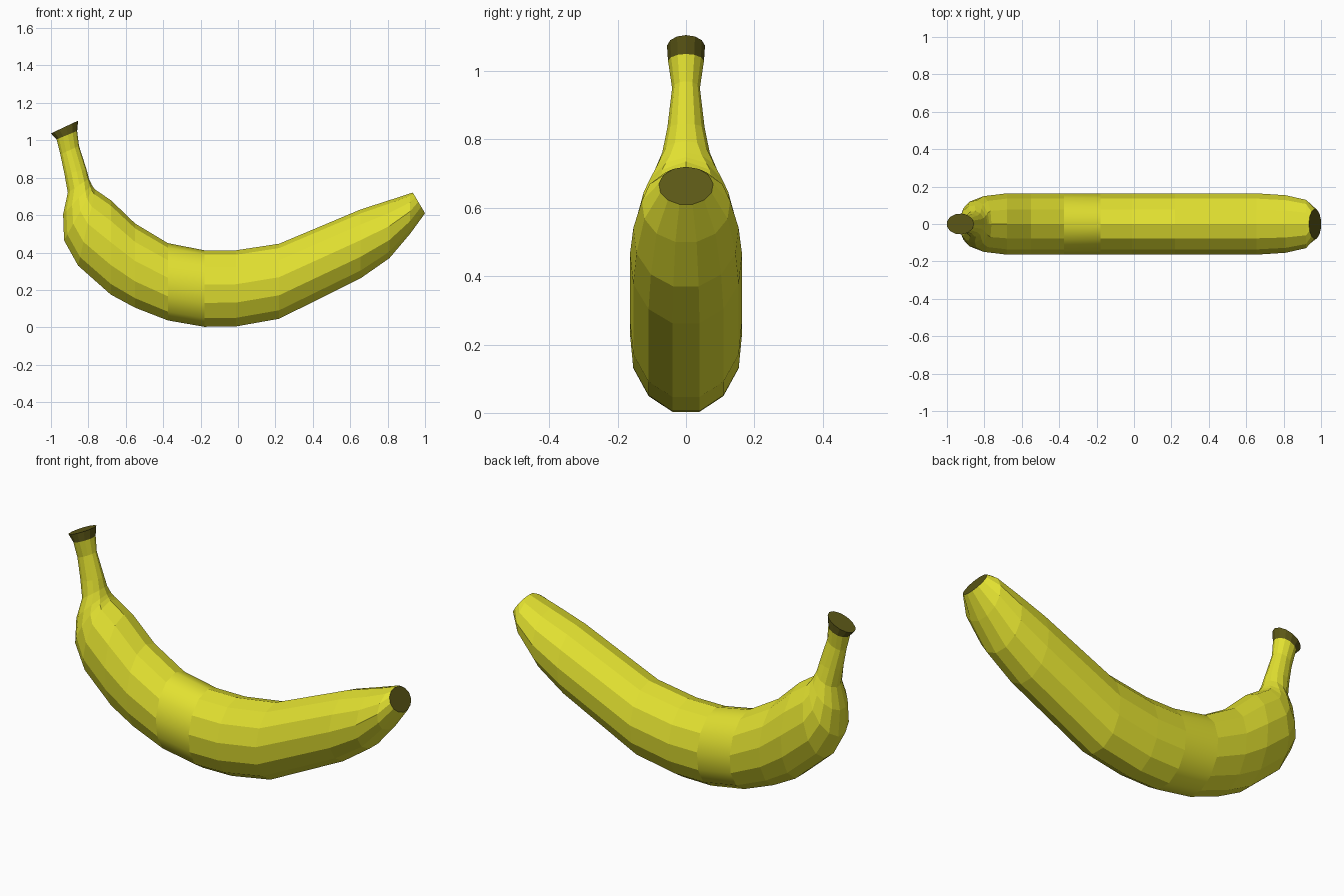
import bpy, bmesh, math
from mathutils import Vector

if "Cube" in bpy.data.objects:
    bpy.data.objects.remove(bpy.data.objects["Cube"])

SIDES = 13  # a ridge along the inner curve, a flat along the outer curve


def material(name, rgb):
    m = bpy.data.materials.new(name)
    m.diffuse_color = (*rgb, 1)
    m.use_nodes = True
    m.node_tree.nodes["Principled BSDF"].inputs["Base Color"].default_value = m.diffuse_color
    return m


yellow = material("banana yellow", (0.76, 0.75, 0.03))
brown = material("dark brown tip", (0.105, 0.095, 0.008))

# Sections from stem to blossom end: inner x, z, outer x, z, half width
sections = [
    (-0.855, 1.105, -1.0, 1.037, 0.056),
    (-0.86, 1.05, -0.97, 1.005, 0.053),
    (-0.85, 0.97, -0.95, 0.925, 0.041),
    (-0.81, 0.845, -0.928, 0.82, 0.055),
    (-0.797, 0.795, -0.91, 0.72, 0.07),
    (-0.782, 0.762, -0.935, 0.605, 0.10),
    (-0.773, 0.748, -0.93, 0.465, 0.127),
    (-0.762, 0.735, -0.855, 0.33, 0.15),
    (-0.68, 0.68, -0.68, 0.175, 0.165),
    (-0.55, 0.555, -0.55, 0.105, 0.165),
    (-0.375, 0.45, -0.375, 0.037, 0.165),
    (-0.18, 0.412, -0.18, 0.003, 0.165),
    (-0.01, 0.412, -0.01, 0.005, 0.165),
    (0.22, 0.447, 0.22, 0.046, 0.165),
    (0.655, 0.63, 0.655, 0.262, 0.165),
    (0.81, 0.68, 0.81, 0.37, 0.155),
    (0.92, 0.716, 0.92, 0.50, 0.13),
    (0.935, 0.72, 1.0, 0.61, 0.08),
]

bm = bmesh.new()


def ring(ix, iz, ox, oz, half):
    inner, outer = Vector((ix, 0, iz)), Vector((ox, 0, oz))
    axis = (inner - outer) / (1 + math.cos(math.pi / SIDES))
    centre = inner - axis
    verts = []
    for k in range(SIDES):
        a = 2 * math.pi * k / SIDES
        verts.append(bm.verts.new(centre + axis * math.cos(a) + Vector((0, half * math.sin(a), 0))))
    return verts


# Skin lofted through the sections
rings = [ring(*s) for s in sections]
for i in range(len(rings) - 1):
    a, b = rings[i], rings[i + 1]
    for k in range(SIDES):
        n = (k + 1) % SIDES
        f = bm.faces.new((a[k], a[n], b[n], b[k]))
        f.material_index = 1 if i == 0 else 0   # brown stem collar
        f.smooth = (i == 10)                    # smooth band at mid body

# Brown cut faces at both ends
for r in (rings[0], rings[-1]):
    bm.faces.new(r).material_index = 1
bmesh.ops.recalc_face_normals(bm, faces=bm.faces[:])

mesh = bpy.data.meshes.new("banana")
bm.to_mesh(mesh)
bm.free()
mesh.materials.append(yellow)
mesh.materials.append(brown)
obj = bpy.data.objects.new("banana", mesh)
bpy.context.collection.objects.link(obj)
